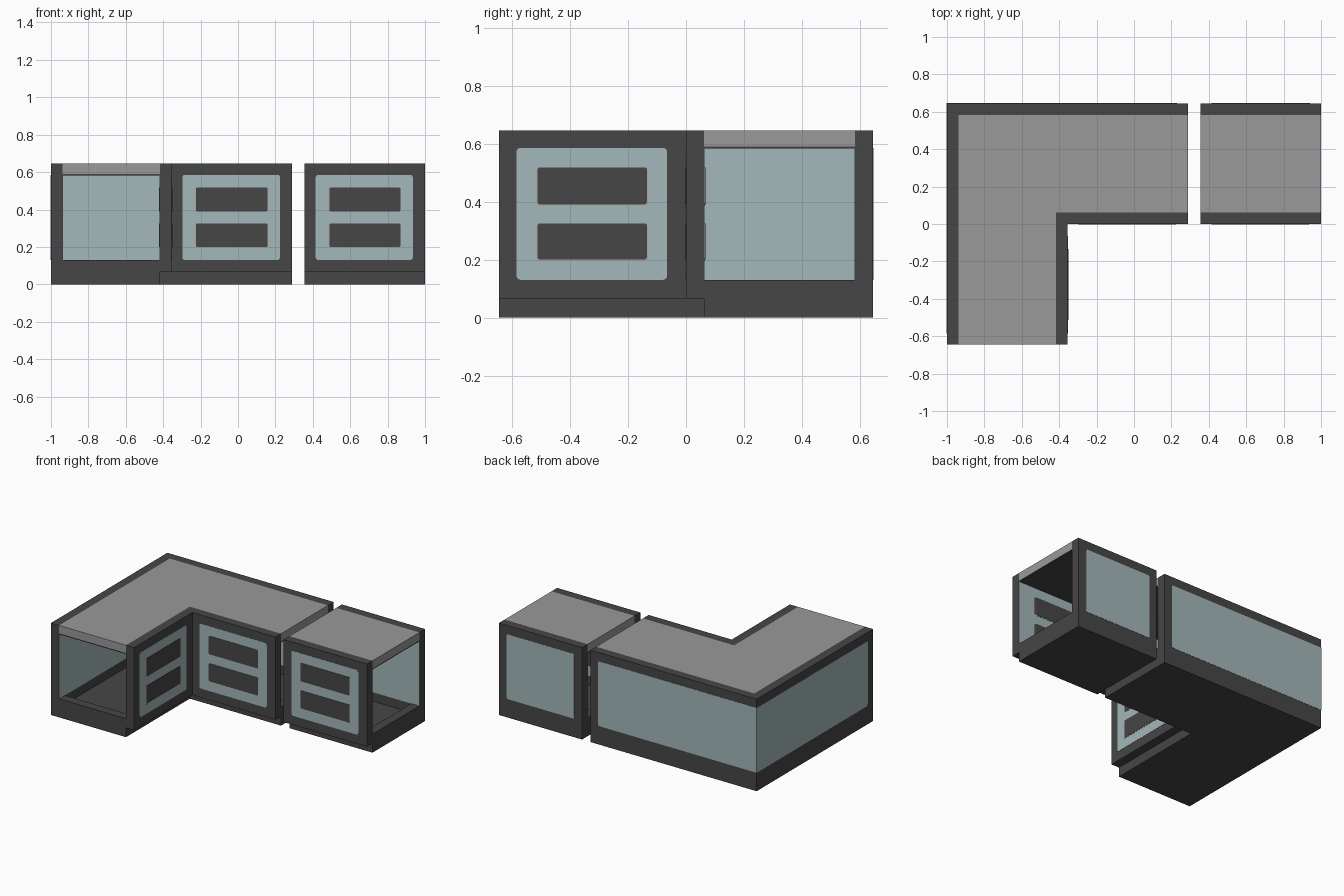
import bpy, bmesh, math

cube = bpy.data.objects.get("Cube")
if cube:
    bpy.data.objects.remove(cube, do_unlink=True)


def material(name, rgb):
    m = bpy.data.materials.new(name)
    m.use_nodes = True
    m.diffuse_color = (*rgb, 1)
    m.node_tree.nodes["Principled BSDF"].inputs["Base Color"].default_value = (*rgb, 1)
    return m


DARK = material("charcoal", (0.061, 0.061, 0.061))
GREY = material("countertop grey", (0.32, 0.32, 0.32))
BLUE = material("pale blue panel", (0.367, 0.479, 0.497))
TRIM = material("pale trim", (0.45, 0.38, 0.36))

PLACE = {"x": lambda a, b, c: (c, a, b),
         "y": lambda a, b, c: (a, c, b),
         "z": lambda a, b, c: (a, b, c)}


def prism(name, pts, axis, lo, hi, mat):
    """Extrude a 2D outline along an axis from lo to hi."""
    bm = bmesh.new()
    face = bm.faces.new([bm.verts.new(PLACE[axis](a, b, lo)) for a, b in pts])
    new = bmesh.ops.extrude_face_region(bm, geom=[face])["geom"]
    d = PLACE[axis](0, 0, hi - lo)
    bmesh.ops.translate(bm, vec=d, verts=[v for v in new if isinstance(v, bmesh.types.BMVert)])
    bmesh.ops.recalc_face_normals(bm, faces=bm.faces)
    me = bpy.data.meshes.new(name)
    bm.to_mesh(me)
    bm.free()
    me.materials.append(mat)
    ob = bpy.data.objects.new(name, me)
    bpy.context.collection.objects.link(ob)
    return ob


def rect(a0, a1, b0, b1):
    return [(a0, b0), (a1, b0), (a1, b1), (a0, b1)]


def rounded(a0, a1, b0, b1, r=0.014, square=""):
    """Rectangle with rounded corners; 'lo' or 'hi' keeps that side square."""
    pts = []
    for i, (a, b) in enumerate([(a1, b1), (a0, b1), (a0, b0), (a1, b0)]):
        side = "hi" if a == a1 else "lo"
        if side == square:
            pts.append((a, b))
            continue
        ca = a - r if a == a1 else a + r
        cb = b - r if b == b1 else b + r
        for k in range(4):
            t = math.pi / 2 * (i + k / 3)
            pts.append((ca + r * math.cos(t), cb + r * math.sin(t)))
    return pts


H = D = 0.645            # height and counter depth
T = 0.0625               # frame thickness
P = 0.0015               # plate offset
Z0, Z1 = 0.13, 0.585     # panel band
XI = -1 + D              # inner face of the side arm
XE = 0.29                # open end of the corner counter
X2 = 0.355               # start of the small counter


def plate(name, pts, axis, at, mat, lift=P):
    return prism(name, pts, axis, at - lift, at + lift, mat)


def drawers(prefix, a0, a1, axis, outer, inner):
    """Two drawer fronts with trim, visible on both faces of a wall."""
    for label, b0, b1 in (("lower", 0.2, 0.325), ("upper", 0.39, 0.518)):
        for side, at in (("front", outer), ("inner", inner)):
            plate(f"{prefix}_{label}_drawer_{side}_trim",
                  rounded(a0 - 0.004, a1 + 0.004, b0 - 0.004, b1, 0.008), axis, at, TRIM, 0.0025)
            plate(f"{prefix}_{label}_drawer_{side}", rounded(a0, a1, b0, b1, 0.008),
                  axis, at, DARK, 0.004)


# Corner counter: floor, walls, top
prism("corner_base", [(-1, -D), (XI - T, -D), (XI - T, T), (XE, T), (XE, D), (-1, D)],
      "z", 0, 0.066, DARK)
back_l = [(-1, -D), (-1 + T, -D), (-1 + T, D - T), (XE, D - T), (XE, D), (-1, D)]
front_l = [(XI - T, -D), (XI, -D), (XI, 0), (XE, 0), (XE, T), (XI - T, T)]
prism("corner_back_wall", back_l, "z", 0.066, H, DARK)
prism("corner_front_wall", front_l, "z", 0.066, H, DARK)
top_l = [(-1 + T, -D), (XI - T, -D), (XI - T, T), (XE, T), (XE, D - T), (-1 + T, D - T)]
prism("corner_countertop", top_l, "z", 0.59, H, GREY)
prism("corner_ceiling", top_l, "z", 0.583, 0.59, DARK)
prism("corner_front_sill", rect(-1 + T, XI - T, 0.066, Z0), "y", -D, -D + T, DARK)
prism("corner_end_sill", rect(T, D - T, 0.066, Z0), "x", XE - T, XE, DARK)

# Small counter
prism("small_base", rect(X2, 1, T, D), "z", 0, 0.066, DARK)
prism("small_back_wall", rect(X2, 1, D - T, D), "z", 0.066, H, DARK)
prism("small_front_wall", rect(X2, 1, 0, T), "z", 0.066, H, DARK)
prism("small_countertop", rect(X2, 1, T, D - T), "z", 0.59, H, GREY)
prism("small_ceiling", rect(X2, 1, T, D - T), "z", 0.583, 0.59, DARK)
for name, x in (("small_left_sill", 1 - T), ("small_right_sill", X2)):
    prism(name, rect(T, D - T, 0.066, Z0), "x", x, x + T, DARK)

# Outer panels
plate("corner_side_panel", rounded(-D + 0.06, D + P, Z0, Z1, square="hi"), "x", -1, BLUE)
plate("corner_back_panel", rounded(-1 - P, XE - 0.06, Z0, Z1, square="lo"), "y", D, BLUE)
plate("small_back_panel", rounded(X2 + 0.06, 0.94, Z0, Z1), "y", D, BLUE)
plate("arm_front_panel", rounded(-0.585, -0.065, Z0, Z1), "x", XI, BLUE)
plate("corner_front_panel", rounded(-0.298, 0.225, Z0, Z1), "y", 0, BLUE)
plate("small_front_panel", rounded(0.415, 0.935, Z0, Z1), "y", 0, BLUE)

# Inner linings
plate("side_lining", rect(-D, D - T, Z0, Z1), "x", -1 + T, BLUE)
plate("back_lining", rect(-1 + T, XE, Z0, Z1), "y", D - T, BLUE)
plate("small_back_lining", rect(X2, 1, Z0, Z1), "y", D - T, BLUE)
plate("arm_front_lining", rect(-D, T, Z0, Z1), "x", XI - T, BLUE)
plate("corner_front_lining", rect(XI - T, XE, Z0, Z1), "y", T, BLUE)
plate("small_front_lining", rect(X2, 1, Z0, Z1), "y", T, BLUE)

# Drawers
drawers("arm", -0.512, -0.135, "x", XI, XI - T)
drawers("corner", -0.225, 0.158, "y", 0, T)
drawers("small", 0.488, 0.868, "y", 0, T)
